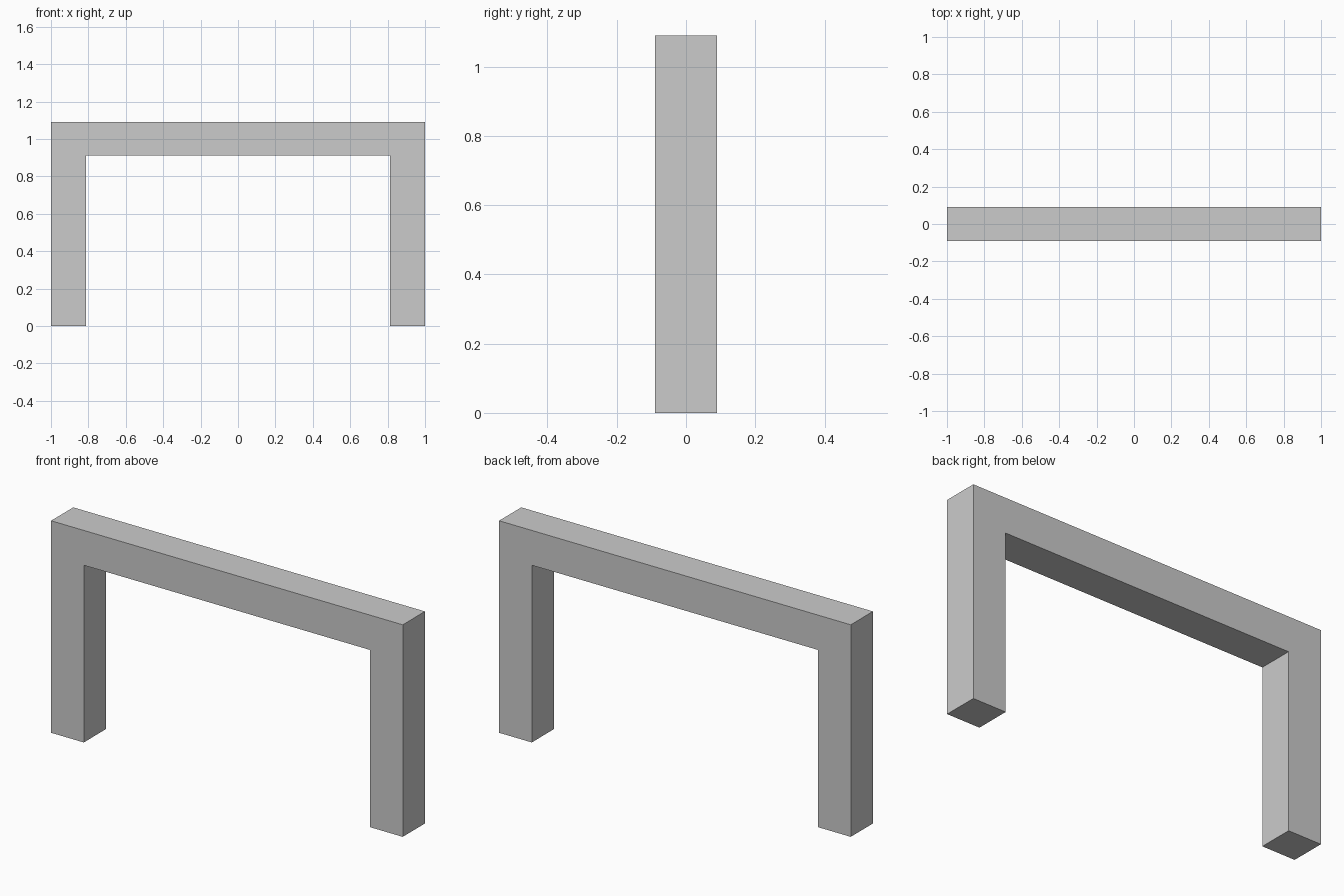
import bpy
import bmesh

if "Cube" in bpy.data.objects:
    bpy.data.objects.remove(bpy.data.objects["Cube"])

WIDTH, HEIGHT, DEPTH = 2.0, 1.09, 0.18
LEG, UNDERSIDE = 0.186, 0.911

# Arch outline in the front plane, mirrored from its right half
right = [(WIDTH / 2 - LEG, UNDERSIDE), (WIDTH / 2 - LEG, 0),
         (WIDTH / 2, 0), (WIDTH / 2, HEIGHT)]
outline = right + [(-x, z) for x, z in reversed(right)]

# Extrude the outline front to back into one solid frame
bm = bmesh.new()
face = bm.faces.new([bm.verts.new((x, -DEPTH / 2, z)) for x, z in outline])
extruded = bmesh.ops.extrude_face_region(bm, geom=[face], use_keep_orig=True)
back = [v for v in extruded["geom"] if isinstance(v, bmesh.types.BMVert)]
bmesh.ops.translate(bm, verts=back, vec=(0, DEPTH, 0))
bmesh.ops.recalc_face_normals(bm, faces=bm.faces)

mesh = bpy.data.meshes.new("arch_frame")
bm.to_mesh(mesh)
bm.free()
bpy.context.collection.objects.link(bpy.data.objects.new("arch_frame", mesh))
